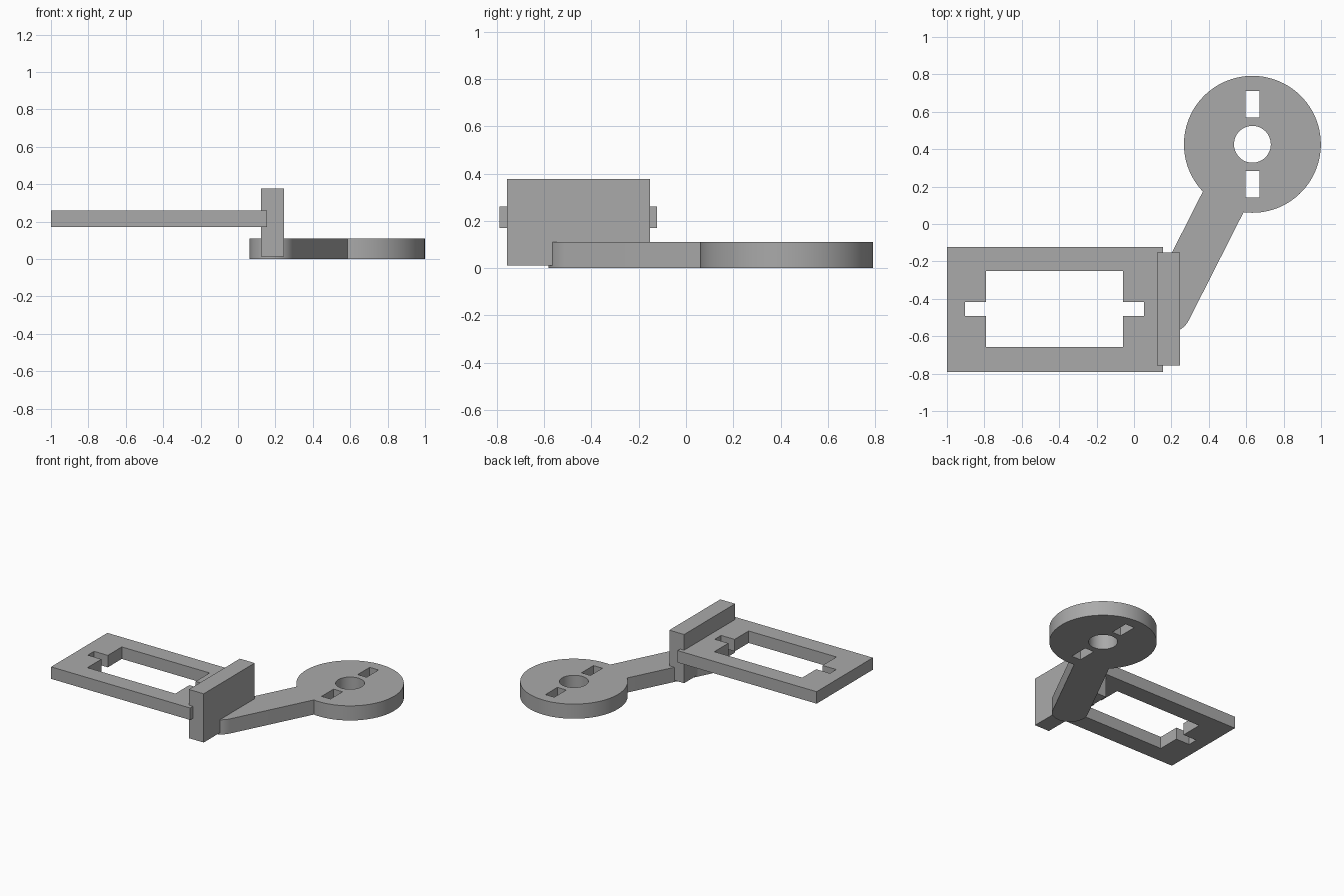
import bpy, bmesh
from math import asin, atan2, cos, sin, pi, radians

cube = bpy.data.objects.get("Cube")
if cube:
    bpy.data.objects.remove(cube, do_unlink=True)

gray = bpy.data.materials.new("plain gray")
gray.use_nodes = True
color = (0.4, 0.4, 0.4, 1)
gray.diffuse_color = color
gray.node_tree.nodes["Principled BSDF"].inputs["Base Color"].default_value = color


def rect(x0, x1, y0, y1):
    return [(x0, y0), (x1, y0), (x1, y1), (x0, y1)]


def arc(cx, cy, r, a0, a1, n):
    return [(cx + r * cos(a0 + (a1 - a0) * i / n),
             cy + r * sin(a0 + (a1 - a0) * i / n)) for i in range(n + 1)]


def plate(name, z0, z1, outline, *holes):
    """Extrude a flat outline, with holes, between two heights."""
    curve = bpy.data.curves.new(name, "CURVE")
    curve.dimensions = "2D"
    curve.fill_mode = "BOTH"
    curve.extrude = (z1 - z0) / 2
    for loop in (outline, *holes):
        spline = curve.splines.new("POLY")
        spline.points.add(len(loop) - 1)
        for point, (x, y) in zip(spline.points, loop):
            point.co = (x, y, 0, 1)
        spline.use_cyclic_u = True
    helper = bpy.data.objects.new(name + "_profile", curve)
    bpy.context.collection.objects.link(helper)
    graph = bpy.context.evaluated_depsgraph_get()
    mesh = bpy.data.meshes.new_from_object(helper.evaluated_get(graph))
    bpy.data.objects.remove(helper, do_unlink=True)
    bpy.data.curves.remove(curve)

    # Weld caps to walls and lift the plate to its height
    bm = bmesh.new()
    bm.from_mesh(mesh)
    bmesh.ops.remove_doubles(bm, verts=bm.verts, dist=0.0005)
    bmesh.ops.translate(bm, verts=bm.verts, vec=(0, 0, (z0 + z1) / 2))
    bmesh.ops.recalc_face_normals(bm, faces=bm.faces)
    bm.to_mesh(mesh)
    bm.free()
    mesh.materials.clear()
    mesh.materials.append(gray)
    obj = bpy.data.objects.new(name, mesh)
    bpy.context.collection.objects.link(obj)
    bpy.ops.object.select_all(action="DESELECT")
    obj.select_set(True)
    bpy.context.view_layer.objects.active = obj
    bpy.ops.object.shade_smooth_by_angle(angle=radians(30))
    return obj


# Mounting frame with a notched rectangular window
notch_lo, notch_hi = -0.492, -0.417
left, right, low, high = -0.79, -0.06, -0.658, -0.251
window = [(left, low), (right, low), (right, notch_lo), (0.053, notch_lo),
          (0.053, notch_hi), (right, notch_hi), (right, high), (left, high),
          (left, notch_hi), (-0.904, notch_hi), (-0.904, notch_lo), (left, notch_lo)]
plate("mounting_frame", 0.17, 0.26, rect(-1, 0.155, -0.79, -0.122), window)

# Upright wall joining frame and arm
plate("upright_wall", 0.012, 0.378, rect(0.122, 0.245, -0.757, -0.152))

# Round disc and its slanted, round-ended arm in one outline
cx, cy, radius = 0.633, 0.426, 0.366
ex, ey, half = 0.184, -0.46, 0.122
aim = atan2(ey - cy, ex - cx)
spread = asin(half / radius)
outline = arc(cx, cy, radius, aim + spread, aim + 2 * pi - spread, 88)
outline += arc(ex, ey, half, aim - pi / 2, aim + pi / 2, 24)
holes = [arc(cx, cy, 0.0985, 0, 2 * pi, 48)[:-1]]
for side in (-1, 1):
    mid = cy + side * 0.214
    holes.append(rect(cx - 0.037, cx + 0.037, mid - 0.071, mid + 0.071))
plate("disc_arm", 0, 0.11, outline, *holes)
